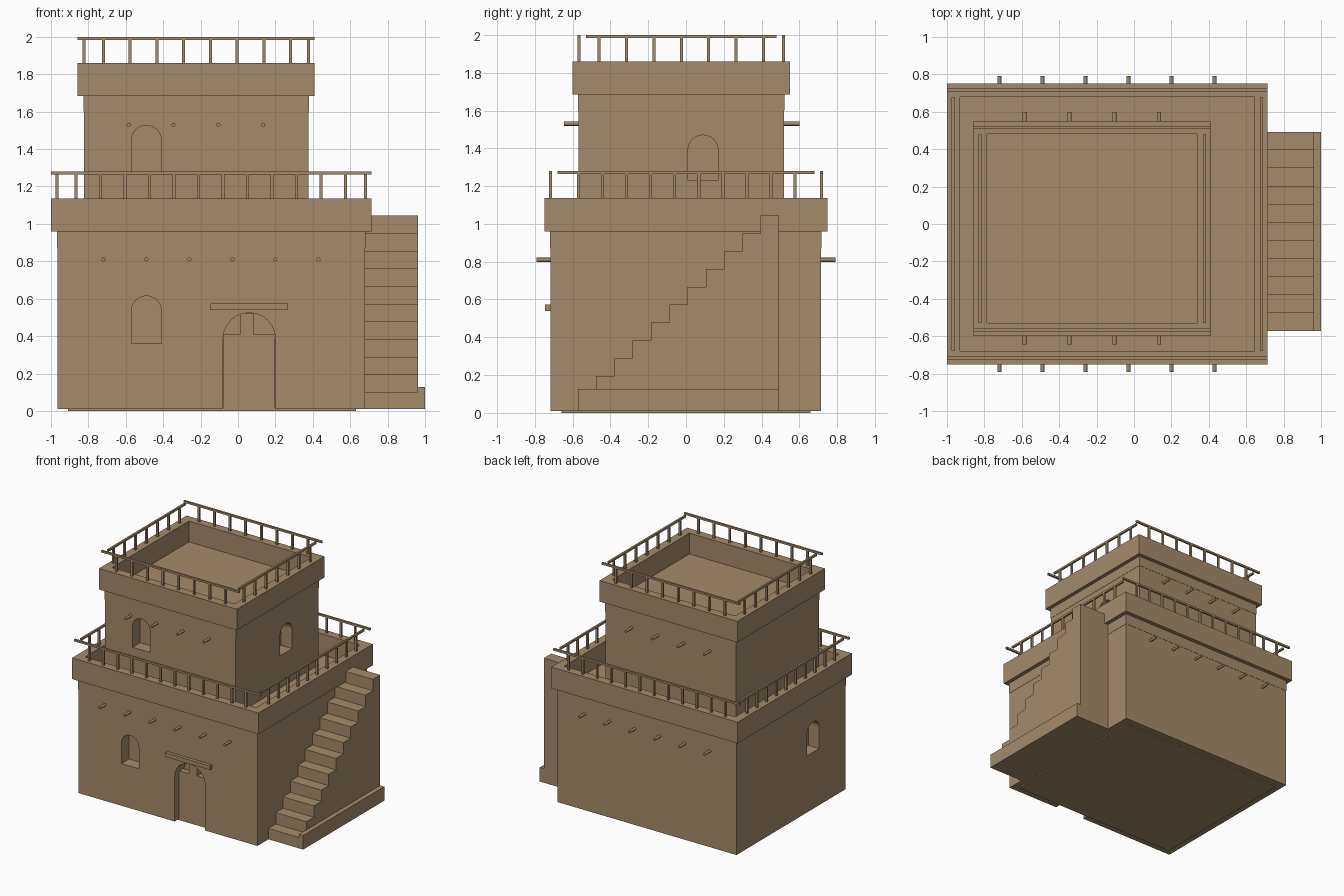
import bpy, bmesh, math
from mathutils import Matrix

cube = bpy.data.objects.get("Cube")
if cube:
    bpy.data.objects.remove(cube, do_unlink=True)

clay = bpy.data.materials.new("sandy_clay")
clay.use_nodes = True
COLOR = (0.37, 0.258, 0.147, 1)
clay.diffuse_color = COLOR
clay.node_tree.nodes["Principled BSDF"].inputs["Base Color"].default_value = COLOR


def finish(bm, name):
    """Turn a bmesh into a named clay object."""
    bmesh.ops.recalc_face_normals(bm, faces=bm.faces)
    mesh = bpy.data.meshes.new(name)
    bm.to_mesh(mesh)
    bm.free()
    mesh.materials.append(clay)
    obj = bpy.data.objects.new(name, mesh)
    bpy.context.collection.objects.link(obj)
    return obj


def add_box(bm, x0, x1, y0, y1, z0, z1):
    mat = Matrix.Translation(((x0 + x1) / 2, (y0 + y1) / 2, (z0 + z1) / 2))
    mat = mat @ Matrix.Diagonal((x1 - x0, y1 - y0, z1 - z0, 1))
    bmesh.ops.create_cube(bm, size=1, matrix=mat)


def box(name, *bounds):
    bm = bmesh.new()
    add_box(bm, *bounds)
    return finish(bm, name)


def arch_prism(name, width, z0, z1, depth, matrix):
    """Round-topped prism, centred on the wall plane and facing -y."""
    bm = bmesh.new()
    r = width / 2
    pts = [(-r, z0), (r, z0)]
    pts += [(r * math.cos(a), z1 - r + r * math.sin(a))
            for a in (math.pi * i / 12 for i in range(13))]
    face = bm.faces.new([bm.verts.new((x, -depth, z)) for x, z in pts])
    ext = bmesh.ops.extrude_face_region(bm, geom=[face])
    verts = [v for v in ext["geom"] if isinstance(v, bmesh.types.BMVert)]
    bmesh.ops.translate(bm, verts=verts, vec=(0, 2 * depth, 0))
    bm.transform(matrix)
    return finish(bm, name)


def cut(target, cutter):
    mod = target.modifiers.new("opening", "BOOLEAN")
    mod.operation = "DIFFERENCE"
    mod.solver = "EXACT"
    mod.object = cutter
    bpy.context.view_layer.objects.active = target
    bpy.ops.object.modifier_apply(modifier=mod.name)
    bpy.data.objects.remove(cutter, do_unlink=True)


def opening(target, x, y, angle, width, z0, z1, depth=0.1):
    mat = Matrix.Translation((x, y, 0)) @ Matrix.Rotation(angle, 4, "Z")
    cut(target, arch_prism("opening_cutter", width, z0, z1, depth, mat))


def parapet(name, x0, x1, y0, y1, z0, z1, t=0.07):
    bm = bmesh.new()
    add_box(bm, x0, x1, y0, y0 + t, z0, z1)
    add_box(bm, x0, x1, y1 - t, y1, z0, z1)
    add_box(bm, x0, x0 + t, y0 + t, y1 - t, z0, z1)
    add_box(bm, x1 - t, x1, y0 + t, y1 - t, z0, z1)
    return finish(bm, name)


def railing(name, x0, x1, y0, y1, z0, z1, xs, ys, h=0.008):
    """Rails on all four sides; xs and ys give first post, step and count."""
    bm = bmesh.new()
    inset = 0.033
    for y in (y0 + inset, y1 - inset):
        add_box(bm, x0, x1, y - h, y + h, z1 - 2 * h, z1)
        for i in range(xs[2]):
            x = xs[0] + i * xs[1]
            add_box(bm, x - h, x + h, y - h, y + h, z0, z1 - h)
    for x in (x0 + inset, x1 - inset):
        add_box(bm, x - h, x + h, y0 + 0.07, y1 - 0.07, z1 - 2 * h, z1)
        for i in range(ys[2]):
            y = ys[0] + i * ys[1]
            add_box(bm, x - h, x + h, y - h, y + h, z0, z1 - h)
    return finish(bm, name)


def roof_beams(name, first, step, count, y0, y1, z):
    bm = bmesh.new()
    for i in range(count):
        mat = Matrix.Translation((first + i * step, (y0 + y1) / 2, z))
        mat = mat @ Matrix.Rotation(math.pi / 2, 4, "X")
        bmesh.ops.create_cone(bm, cap_ends=True, segments=10, radius1=0.011,
                              radius2=0.011, depth=y1 - y0, matrix=mat)
    obj = finish(bm, name)
    for p in obj.data.polygons:
        p.use_smooth = len(p.vertices) == 4
    for e in obj.data.edges:
        a, b = (obj.data.vertices[v].co for v in e.vertices)
        e.use_edge_sharp = abs(a.y - b.y) < 0.01
    return obj


# Lower storey
box("floor_slab", -0.91, 0.63, -0.66, 0.66, 0, 0.02)
lower = box("lower_walls", -0.965, 0.68, -0.717, 0.715, 0.01, 0.87)
box("lower_roof_band", -0.967, 0.682, -0.719, 0.717, 0.87, 0.962)
parapet("lower_parapet", -1.0, 0.714, -0.75, 0.75, 0.96, 1.136)
railing("lower_railing", -1.0, 0.714, -0.75, 0.75, 1.136, 1.28,
        (-0.865, 0.131, 12), (-0.57, 0.1275, 10))
roof_beams("lower_beams", -0.72, 0.23, 6, -0.79, 0.79, 0.81)

# Upper storey
upper = box("upper_walls", -0.823, 0.378, -0.57, 0.518, 0.95, 1.6)
box("upper_roof_band", -0.825, 0.38, -0.572, 0.52, 1.6, 1.687)
parapet("upper_parapet", -0.857, 0.41, -0.6, 0.55, 1.685, 1.86)
railing("upper_railing", -0.857, 0.41, -0.6, 0.55, 1.86, 2.0,
        (-0.72, 0.143, 8), (-0.46, 0.145, 7))
roof_beams("upper_beams", -0.585, 0.24, 4, -0.645, 0.6, 1.53)

# Arched windows
opening(lower, -0.49, -0.717, 0, 0.16, 0.36, 0.615)
opening(lower, -0.965, -0.29, -math.pi / 2, 0.16, 0.48, 0.735)
opening(upper, -0.49, -0.57, 0, 0.16, 1.27, 1.527)
opening(upper, 0.378, 0.09, math.pi / 2, 0.16, 1.23, 1.47)

# Doorway, door and lintel
opening(lower, 0.06, -0.717, 0, 0.28, -0.05, 0.525, 0.12)
box("door", -0.078, 0.198, -0.66, -0.61, 0, 0.41)
box("door_mullion", 0.012, 0.085, -0.66, -0.61, 0.41, 0.52)
box("door_lintel", -0.147, 0.264, -0.745, -0.7, 0.54, 0.574)

# Outside staircase, each step a full-height block
bm = bmesh.new()
for i in range(11):
    y = -0.572 + i * 0.0967
    add_box(bm, 0.67, 0.963, y, y + 0.0967, 0.01, 0.1 + i * 0.0945)
finish(bm, "stair_steps")
box("stair_curb", 0.96, 1.0, -0.572, 0.492, 0.01, 0.127)
